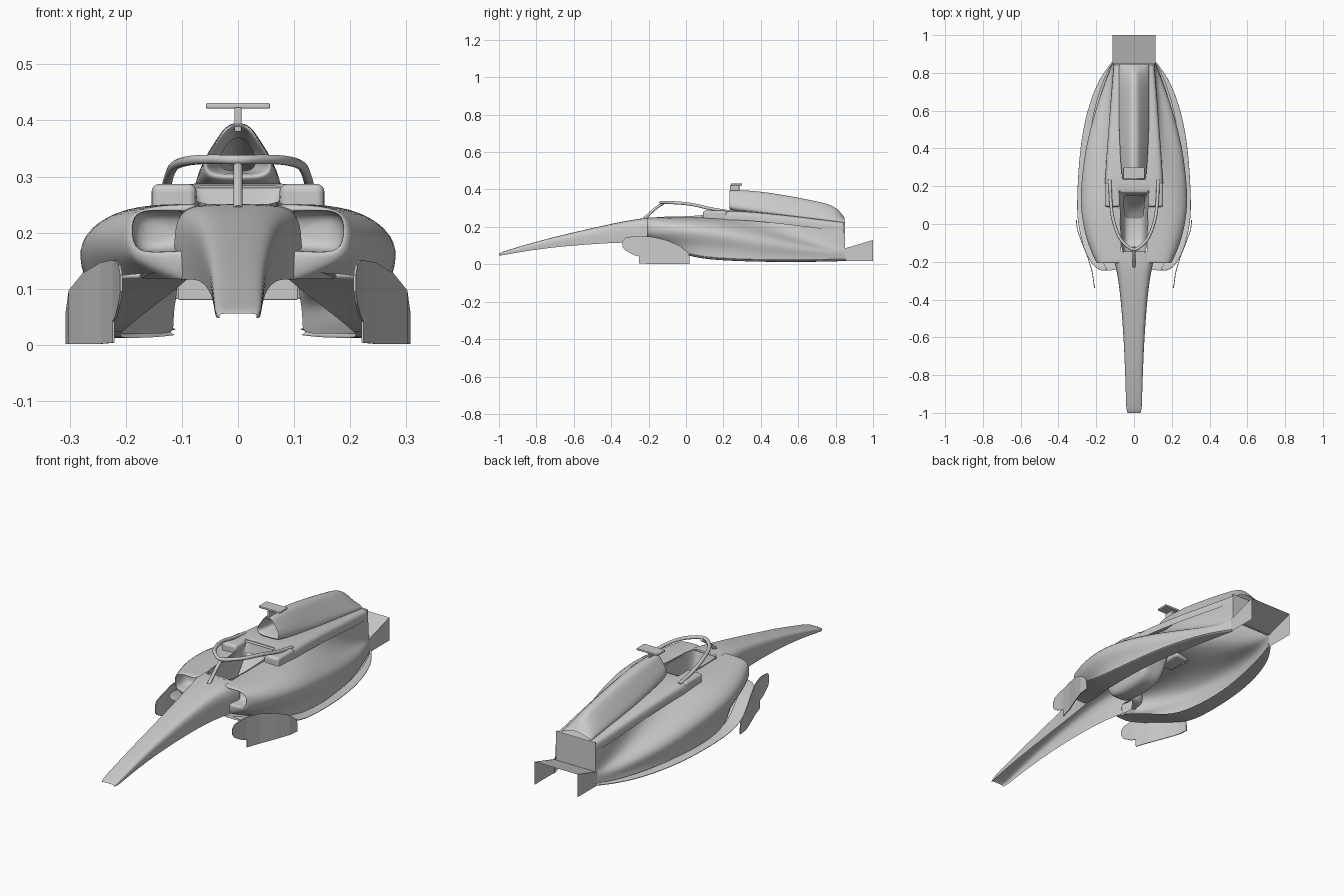
import bpy, bmesh
from mathutils import Vector


def finish(ob, mirror=True, sub=2, thick=0):
    if mirror:
        m = ob.modifiers.new("mirror", 'MIRROR')
        m.merge_threshold = 0.0005
    if thick:
        s = ob.modifiers.new("thickness", 'SOLIDIFY')
        s.thickness = thick
        s.offset = 0
    if sub:
        s = ob.modifiers.new("smooth", 'SUBSURF')
        s.levels = s.render_levels = sub
        for p in ob.data.polygons:
            p.use_smooth = True
    return ob


def skin(name, rows, **kw):
    """Skin rows of 3D points into a surface on the +x side, then mirror."""
    bm = bmesh.new()
    grid = [[bm.verts.new(p) for p in r] for r in rows]
    for a, b in zip(grid, grid[1:]):
        for i in range(len(a) - 1):
            bm.faces.new((a[i], a[i + 1], b[i + 1], b[i]))
    bmesh.ops.recalc_face_normals(bm, faces=bm.faces)
    me = bpy.data.meshes.new(name)
    bm.to_mesh(me)
    bm.free()
    ob = bpy.data.objects.new(name, me)
    bpy.context.collection.objects.link(ob)
    return finish(ob, **kw)


def loft(name, sections, **kw):
    return skin(name, [[(x, y, z) for x, z in pts] for y, pts in sections], **kw)


def box(name, lo, hi, bevel=0.0, mirror=False):
    lo, hi = Vector(lo), Vector(hi)
    bm = bmesh.new()
    bmesh.ops.create_cube(bm, size=1)
    for v in bm.verts:
        v.co = Vector(((lo + hi) / 2)[i] + v.co[i] * (hi - lo)[i] for i in range(3))
    me = bpy.data.meshes.new(name)
    bm.to_mesh(me)
    bm.free()
    ob = bpy.data.objects.new(name, me)
    bpy.context.collection.objects.link(ob)
    if bevel:
        b = ob.modifiers.new("bevel", 'BEVEL')
        b.width, b.segments = bevel, 4
    return finish(ob, mirror=mirror, sub=0)


def tube(name, pts, r):
    cu = bpy.data.curves.new(name, 'CURVE')
    cu.dimensions = '3D'
    cu.bevel_depth, cu.bevel_resolution, cu.use_fill_caps = r, 3, True
    sp = cu.splines.new('NURBS')
    sp.points.add(len(pts) - 1)
    for p, c in zip(sp.points, pts):
        p.co = (*c, 1)
    sp.order_u, sp.use_endpoint_u, sp.resolution_u = 3, True, 8
    ob = bpy.data.objects.new(name, cu)
    bpy.context.collection.objects.link(ob)
    return ob


# nose: y, half width, top z, bottom z; open underneath
nose = [(-1.0, .034, .056, .048), (-.985, .042, .066, .047), (-.9, .044, .092, .064),
        (-.75, .049, .135, .086), (-.6, .056, .171, .101), (-.4, .071, .217, .115),
        (-.27, .088, .241, .117), (-.2, .105, .250, .115), (-.145, .115, .251, .115)]
loft("nose", [(y, [(0, t), (w * .55, t), (w * .88, t - (t - b) * .08),
                   (w, t - (t - b) * .35), (w * .97, b + (t - b) * .2), (w * .95, b)])
              for y, w, t, b in nose])

# sidepods: closed inlet duct, inlet lip, then over the shoulder and down to the floor
mouth = [(.1, .238), (.13, .239), (.168, .239), (.19, .228), (.188, .168), (.15, .165), (.1, .168)]
loft("sidepods", [
    (-.13, [(.1 + (x - .1) * .1, .2 + (z - .2) * .1) for x, z in mouth]),
    (-.135, mouth), (-.2, mouth), (-.21, mouth),
    (-.205, [(.07, .25), (.11, .251), (.175, .245), (.2, .222), (.199, .16), (.16, .142), (.095, .115)]),
    (-.19, [(.07, .25), (.11, .251), (.18, .245), (.208, .215), (.208, .16), (.17, .135), (.11, .113)]),
    (-.1, [(.07, .25), (.13, .252), (.205, .243), (.248, .21), (.25, .165), (.21, .12), (.18, .09)]),
    (.05, [(.07, .25), (.15, .252), (.23, .238), (.282, .2), (.286, .155), (.255, .1), (.25, .04)]),
    (.2, [(.08, .255), (.145, .248), (.225, .224), (.28, .18), (.286, .14), (.26, .085), (.265, .025)]),
    (.4, [(.105, .26), (.122, .23), (.18, .185), (.248, .155), (.264, .11), (.25, .06), (.25, .02)]),
    (.6, [(.11, .24), (.114, .175), (.14, .13), (.187, .114), (.212, .085), (.2, .05), (.205, .02)]),
    (.75, [(.108, .22), (.11, .145), (.117, .095), (.138, .083), (.155, .065), (.152, .04), (.155, .02)]),
    (.85, [(.105, .21), (.107, .14), (.109, .09), (.112, .075), (.114, .06), (.115, .04), (.115, .02)])])

# floor edge panels: y, inner x, outer x, z; open in the middle
floor = [(-.245, .09, .175, .118), (-.225, .09, .222, .117), (-.12, .12, .27, .092), (0, .175, .298, .05),
         (.1, .205, .304, .025), (.35, .215, .292, .014), (.55, .185, .264, .012), (.75, .14, .2, .014),
         (.855, .108, .12, .018)]
loft("floor", [(y, [(i, z), ((i + x) / 2, z), (x - .008, z), (x, z + .003), (x, z + .008), (x - .012, z + .010),
                    ((i + x) / 2, z + .012)]) for y, i, x, z in floor])

# engine cover lower tier: y, half width, top z
tier = [(.165, .152, .28), (.18, .155, .289), (.3, .15, .287), (.5, .135, .268), (.7, .12, .243), (.85, .107, .225)]
loft("engine_cover_base", [(y, [(0, z), (w * .5, z), (w * .85, z - .002), (w, z - .012), (w, z - .05)])
                           for y, w, z in tier])

# engine cover spine, starting inside the air intake
loft("engine_cover_spine", [
    (.33, [(0, .37), (.012, .366), (.025, .35), (.032, .335), (.03, .31), (0, .31)]),
    (.25, [(0, .385), (.016, .379), (.032, .355), (.05, .332), (.05, .306), (0, .306)]),
    (.225, [(0, .394), (.02, .389), (.038, .360), (.058, .334), (.058, .302), (0, .302)]),
    (.24, [(0, .398), (.023, .392), (.041, .360), (.061, .334), (.070, .285), (0, .285)]),
    (.35, [(0, .397), (.024, .391), (.045, .357), (.065, .325), (.085, .275), (0, .275)]),
    (.5, [(0, .377), (.022, .372), (.044, .338), (.068, .30), (.095, .25), (0, .25)]),
    (.7, [(0, .338), (.018, .335), (.04, .310), (.068, .27), (.095, .23), (0, .23)]),
    (.8, [(0, .314), (.015, .312), (.036, .29), (.068, .255), (.098, .22), (0, .22)]),
    (.848, [(0, .25), (.012, .25), (.035, .245), (.07, .235), (.09, .215), (0, .215)])])

# rear panel closing the body
box("rear_panel", (-.107, .842, .08), (.107, .85, .225), .003)

# diffuser roof and side walls
loft("diffuser_roof", [(.845, [(0, .082), (.115, .082)]), (1.0, [(0, .13), (.115, .13)])], sub=0)
loft("diffuser_walls", [(.845, [(.115, .018), (.115, .084)]), (1.0, [(.115, .018), (.115, .13)])], sub=0)

# cockpit well and padded sides
loft("cockpit_well", [
    (-.16, [(0, .251), (.025, .251), (.045, .251), (.055, .251)]),
    (-.14, [(0, .15), (.035, .15), (.05, .17), (.062, .253)]),
    (-.11, [(0, .10), (.042, .10), (.06, .13), (.072, .255)]),
    (.1, [(0, .10), (.042, .10), (.062, .13), (.074, .258)]),
    (.15, [(0, .14), (.042, .14), (.064, .17), (.08, .284)]),
    (.175, [(0, .287), (.03, .287), (.06, .287), (.085, .287)])])
box("cockpit_side_pads", (.074, .09, .235), (.154, .22, .287), .014, mirror=True)
loft("seat_back", [(.03, [(0, .105), (.035, .105), (.05, .125)]),
                   (.09, [(0, .14), (.035, .145), (.055, .165)]),
                   (.15, [(0, .24), (.04, .24), (.06, .25)])])

# protective hoop with centre post
half = [(.128, .235, .281), (.126, .17, .29), (.122, .1, .304), (.114, .03, .322),
        (.082, -.07, .330), (.04, -.115, .331), (.012, -.135, .330)]
tube("cockpit_hoop", half + [(-x, y, z) for x, y, z in reversed(half)], .0085)
tube("hoop_post", [(0, -.12, .327), (0, -.15, .31), (0, -.19, .275), (0, -.225, .243)], .008)

# camera bar on top of the intake
box("camera_bar", (-.057, .24, .421), (.057, .30, .431), .003)
box("camera_stem", (-.006, .235, .38), (.006, .285, .423), .002)

# deflector boards: y, x, low z, high z
board = [(-.34, .208, .095, .125), (-.325, .211, .075, .142), (-.28, .217, .05, .15), (-.251, .222, .042, .151),
         (-.25, .222, .004, .151), (-.18, .243, .002, .147), (-.1, .275, .002, .128),
         (-.03, .300, .002, .097), (.015, .305, .002, .06), (.02, .305, .002, .03)]
skin("deflector_boards", [[(x, y, a), (x, y, (a + b) / 2), (x, y, b)] for y, x, a, b in board],
     sub=0, thick=.004)
